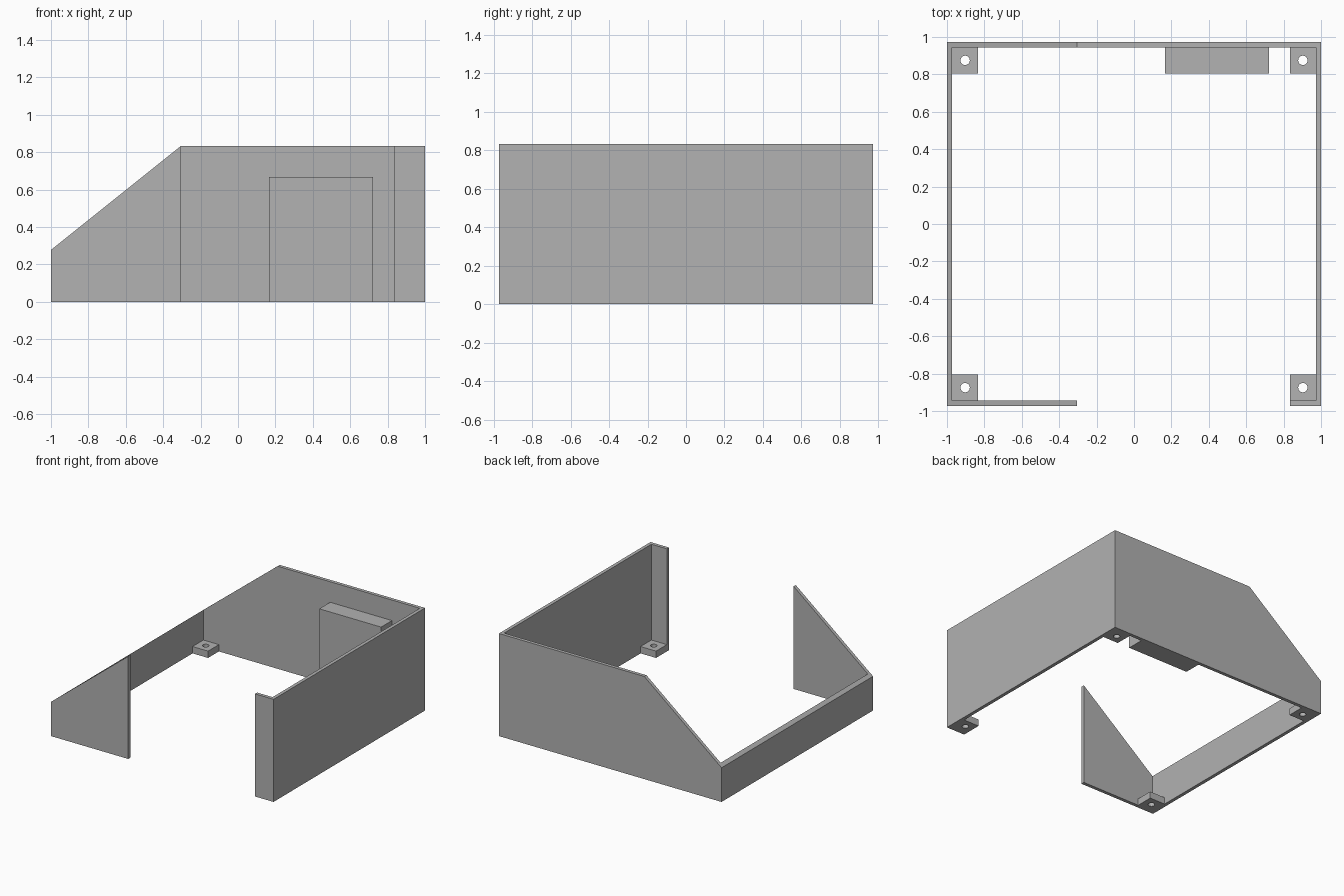
import bpy
import bmesh
import math
from mathutils import Vector

U = 1 / 36            # one wall thickness
W, D, H = 1.0, 35 * U, 30 * U
LOW = 10 * U          # height of the low side wall
KNEE = -W + 25 * U    # where the slope reaches full height

cube = bpy.data.objects.get("Cube")
if cube:
    bpy.data.objects.remove(cube, do_unlink=True)

grey = bpy.data.materials.new("plain grey")
grey.use_nodes = True
colour = (0.445, 0.445, 0.445, 1)
grey.diffuse_color = colour
grey.node_tree.nodes["Principled BSDF"].inputs["Base Color"].default_value = colour


def finish(name, bm):
    bmesh.ops.recalc_face_normals(bm, faces=bm.faces)
    mesh = bpy.data.meshes.new(name)
    bm.to_mesh(mesh)
    bm.free()
    mesh.materials.append(grey)
    return link(name, mesh)


def link(name, mesh):
    obj = bpy.data.objects.new(name, mesh)
    bpy.context.scene.collection.objects.link(obj)
    return obj


def extrude(bm, faces, offset):
    """Push flat faces along offset to make a closed solid."""
    geom = bmesh.ops.extrude_face_region(bm, geom=faces)["geom"]
    verts = [g for g in geom if isinstance(g, bmesh.types.BMVert)]
    bmesh.ops.translate(bm, verts=verts, vec=offset)


def panel(name, profile, y0, y1):
    """Extrude an x-z profile from y0 to y1."""
    bm = bmesh.new()
    face = bm.faces.new([bm.verts.new((x, y0, z)) for x, z in profile])
    extrude(bm, [face], Vector((0, y1 - y0, 0)))
    return finish(name, bm)


def rect(x0, x1, top):
    return [(x0, 0), (x1, 0), (x1, top), (x0, top)]


def slope(x):
    return LOW + (H - LOW) * (x + W) / (KNEE + W)


# Outer walls
inner = D - U
panel("back_wall", [(-W, 0), (W, 0), (W, H), (KNEE, H), (-W, LOW)], inner, D)
panel("tall_side_wall", rect(W - U, W, H), -inner, inner)
panel("low_side_wall",
      [(-W, 0), (U - W, 0), (U - W, slope(U - W)), (-W, LOW)], -inner, inner)
panel("front_sloped_panel", [(-W, 0), (KNEE, 0), (KNEE, H), (-W, LOW)], -D, -inner)
panel("front_return", rect(W - 6 * U, W, H), -D, -inner)

# Block against the back wall
panel("back_block", rect(6 * U, 26 * U, 24 * U), D - 6 * U, inner)

# Corner lugs, each with a round screw hole
bm = bmesh.new()
half = 2.5 * U
corners = [bm.verts.new((x * half, y * half, 0))
           for x, y in ((-1, -1), (1, -1), (1, 1), (-1, 1))]
ring = [bm.verts.new((0.9 * U * math.cos(a), 0.9 * U * math.sin(a), 0))
        for a in (math.tau * i / 24 for i in range(24))]
edges = [bm.edges.new((loop[i - 1], loop[i]))
         for loop in (corners, ring) for i in range(len(loop))]
bmesh.ops.triangle_fill(bm, use_beauty=True, use_dissolve=False, edges=edges)
extrude(bm, bm.faces[:], Vector((0, 0, 2 * U)))
lug = finish("back_left_lug", bm)
lug.location = (W - U - half, inner - half, 0)
for name, sx, sy in (("back_right_lug", -1, 1), ("front_left_lug", 1, -1),
                     ("front_right_lug", -1, -1)):
    copy = link(name, lug.data)
    copy.location = (sx * lug.location.x, sy * lug.location.y, 0)
